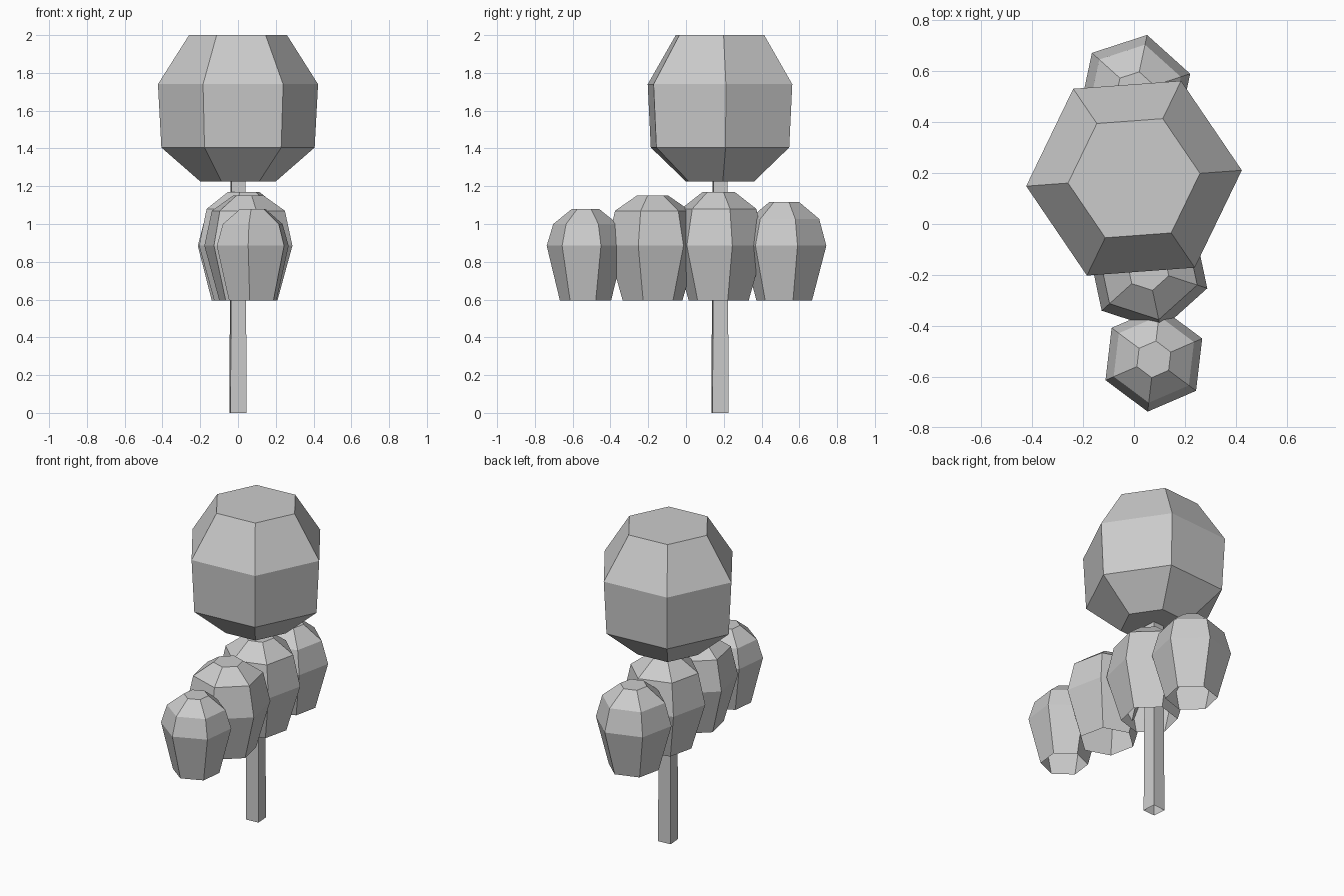
import bpy
import bmesh
from math import cos, sin, radians, tau

cube = bpy.data.objects.get("Cube")
if cube:
    bpy.data.objects.remove(cube, do_unlink=True)

grey = bpy.data.materials.new("plain_grey")
grey.use_nodes = True
grey.diffuse_color = (0.6, 0.6, 0.6, 1)
grey.node_tree.nodes["Principled BSDF"].inputs["Base Color"].default_value = (0.6, 0.6, 0.6, 1)


def lathe(name, centre, sides, turn, profile, close_bottom=False):
    """Flat-sided solid from (radius, height) rings, bottom to top, capped on top."""
    bm = bmesh.new()
    rings = []
    for radius, z in profile:
        ring = []
        for i in range(sides):
            a = radians(turn) + tau * i / sides
            ring.append(bm.verts.new((radius * cos(a), radius * sin(a), z)))
        rings.append(ring)
    for low, high in zip(rings, rings[1:]):
        for i in range(sides):
            j = (i + 1) % sides
            bm.faces.new((low[i], low[j], high[j], high[i]))
    bm.faces.new(rings[-1])
    if close_bottom:
        bm.faces.new(rings[0][::-1])
    mesh = bpy.data.meshes.new(name)
    bm.to_mesh(mesh)
    bm.free()
    mesh.materials.append(grey)
    obj = bpy.data.objects.new(name, mesh)
    obj.location = (centre[0], centre[1], 0)
    bpy.context.collection.objects.link(obj)
    return obj


TREE = (0, 0.18)
TURN = 4.2

# Tree: square tapering trunk and six-sided crown
lathe("trunk", TREE, 4, 45 + TURN, [(0.06, 0), (0.053, 1.26)])
lathe("crown", TREE, 6, TURN,
      [(0.2, 1.225), (0.407, 1.405), (0.425, 1.74), (0.26, 2.0)], close_bottom=True)

# Row of hedge bushes, open underneath: x, y, radius, turn, shoulder z, top z
bushes = [
    (0.078, -0.532, 0.207, 23.3, 1.0, 1.08),
    (0.055, -0.177, 0.245, 42, 1.07, 1.15),
    (0.03, 0.173, 0.247, 17, 1.08, 1.17),
    (0.004, 0.52, 0.228, 18, 1.027, 1.117),
]
for n, (x, y, r, turn, shoulder, top) in enumerate(bushes, 1):
    lathe(f"bush_{n}", (x, y), 6, turn,
          [(r * 0.66, 0.595), (r, 0.885), (r * 0.83, shoulder), (r * 0.35, top)])
